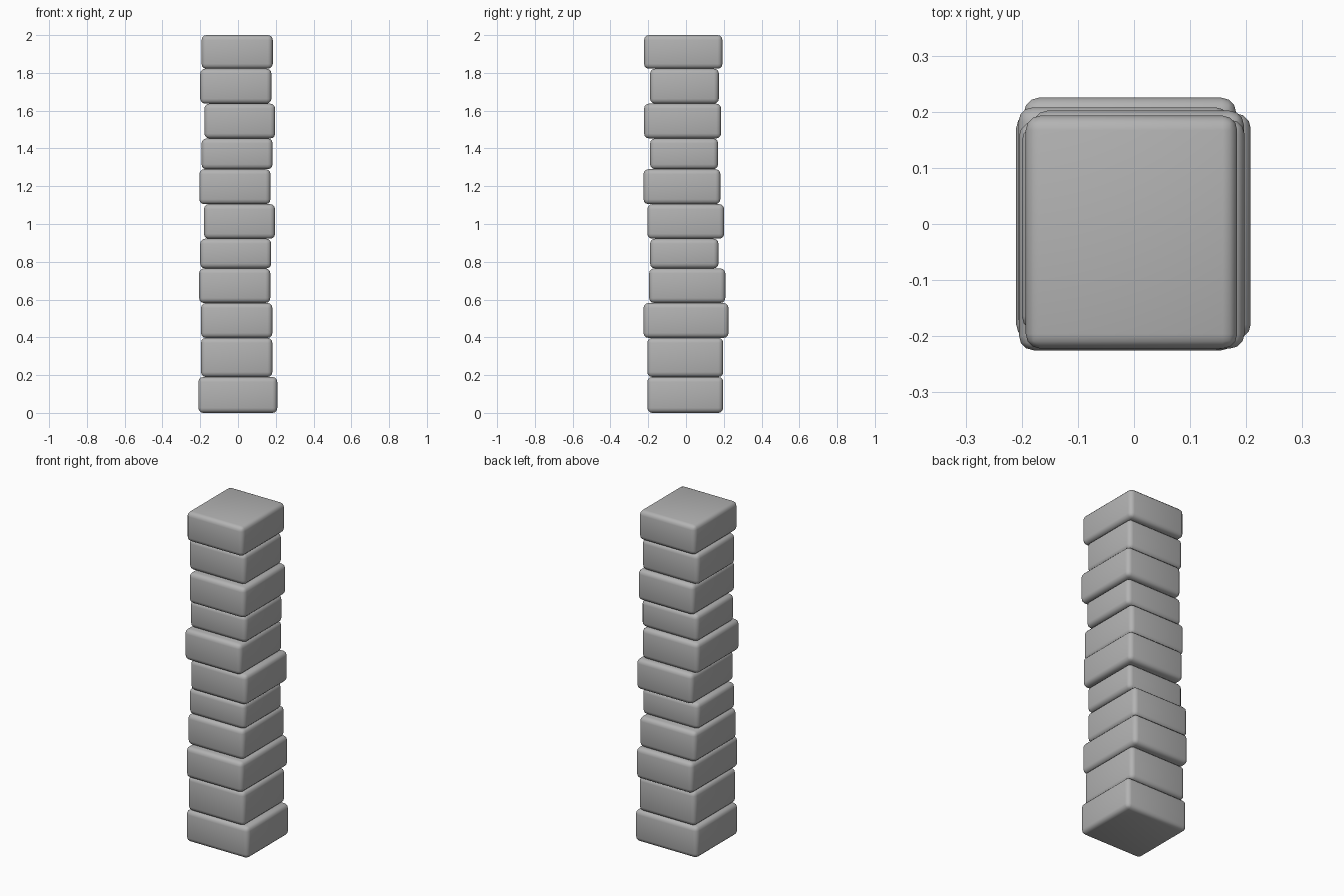
import bpy

cube = bpy.data.objects.get("Cube")
if cube:
    bpy.data.objects.remove(cube, do_unlink=True)

# Plain grey stone
stone = bpy.data.materials.new("grey_stone")
stone.use_nodes = True
colour = (0.45, 0.45, 0.45, 1)
stone.diffuse_color = colour
stone.node_tree.nodes["Principled BSDF"].inputs["Base Color"].default_value = colour


def block(name, x0, x1, y0, y1, z0, z1):
    """One soft-edged block filling the given extents."""
    bpy.ops.mesh.primitive_cube_add(size=1, location=((x0 + x1) / 2, (y0 + y1) / 2, (z0 + z1) / 2))
    ob = bpy.context.object
    ob.name = name
    ob.scale = (x1 - x0, y1 - y0, z1 - z0)
    bpy.ops.object.transform_apply(location=False, rotation=False, scale=True)
    bevel = ob.modifiers.new("rounded_edges", 'BEVEL')
    bevel.width = 0.026
    bevel.segments = 3
    ob.data.materials.append(stone)
    bpy.ops.object.shade_smooth()
    return ob


# Stacked blocks, bottom to top: left, right, front, back, top height
layers = [
    (-.21, .208, -.205, .197, .19),
    (-.196, .182, -.205, .197, .397),
    (-.196, .182, -.225, .225, .582),
    (-.206, .171, -.195, .208, .765),
    (-.2, .176, -.19, .172, .922),
    (-.18, .196, -.205, .202, 1.105),
    (-.205, .172, -.225, .182, 1.29),
    (-.193, .183, -.19, .17, 1.453),
    (-.178, .197, -.222, .186, 1.637),
    (-.2, .177, -.19, .174, 1.822),
    (-.193, .184, -.222, .193, 2.0),
]
base = 0
for i, (x0, x1, y0, y1, top) in enumerate(layers, 1):
    block(f"stacked_block_{i}", x0, x1, y0, y1, base, top)
    base = top
